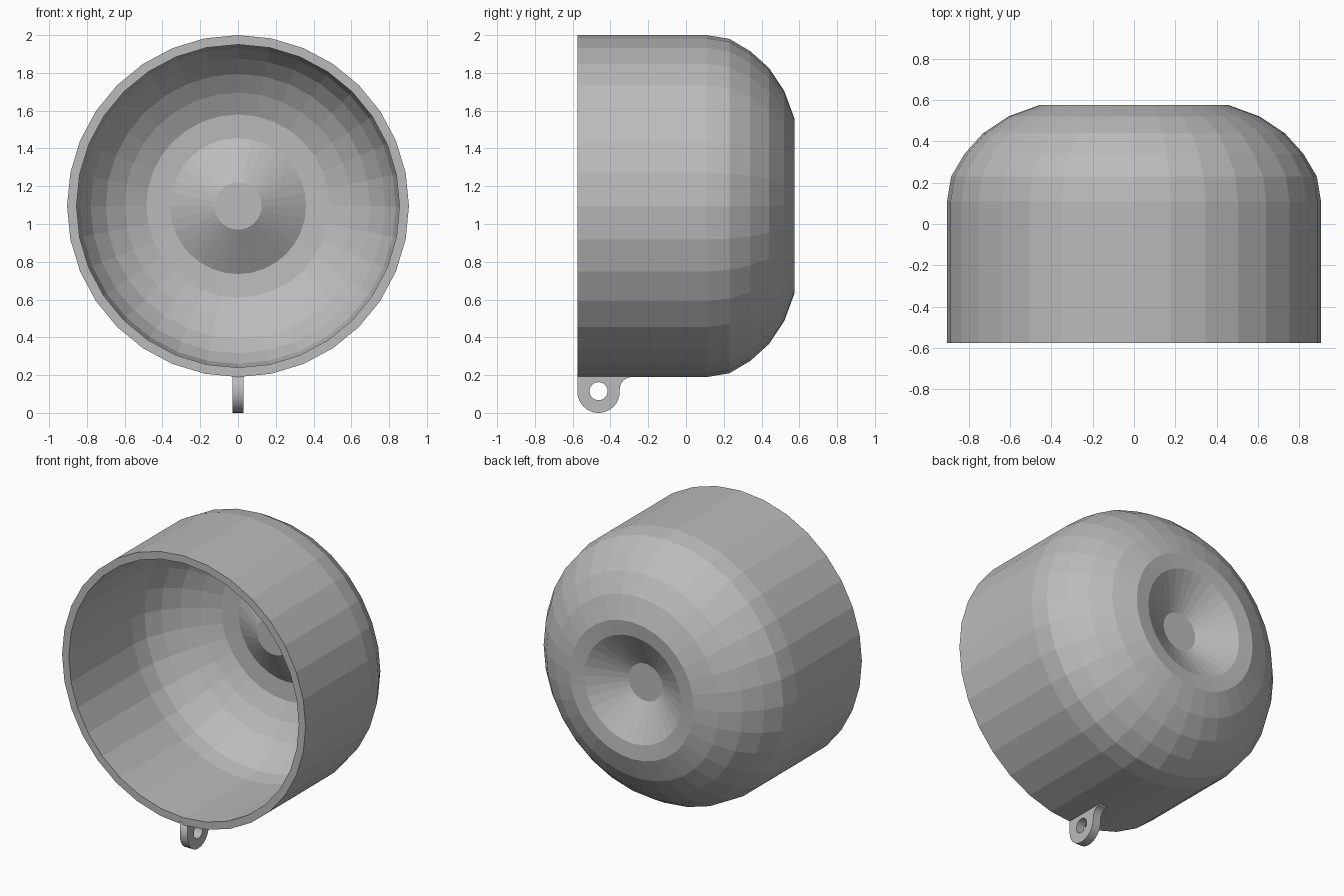
import bpy, bmesh, math
from mathutils import Matrix, Vector

if "Cube" in bpy.data.objects:
    bpy.data.objects.remove(bpy.data.objects["Cube"], do_unlink=True)

grey = bpy.data.materials.new("plain_grey")
grey.use_nodes = True
grey.diffuse_color = (0.5, 0.5, 0.5, 1)
grey.node_tree.nodes["Principled BSDF"].inputs["Base Color"].default_value = (0.5, 0.5, 0.5, 1)

AXIS_Z = 1.095
FRONT = -0.575
SEGMENTS = 32

# Cup wall as (radius, y): outside from dimple to rim, then inside back again
outer = [(0, 0.43), (0.125, 0.43), (0.36, 0.565), (0.46, 0.575), (0.61, 0.52),
         (0.73, 0.44), (0.82, 0.34), (0.885, 0.23), (0.905, 0.11), (0.905, FRONT)]
inner = [(0.855, FRONT), (0.855, 0.09), (0.835, 0.2), (0.78, 0.3), (0.70, 0.39),
         (0.60, 0.46), (0.485, 0.515), (0.36, 0.52), (0.125, 0.38), (0, 0.38)]


def make_cup():
    bm = bmesh.new()
    pts = [bm.verts.new((r, y, 0)) for r, y in outer + inner]
    edges = [bm.edges.new(pair) for pair in zip(pts, pts[1:])]
    bmesh.ops.spin(bm, geom=pts + edges, cent=(0, 0, 0), axis=(0, 1, 0),
                   angle=math.tau, steps=SEGMENTS, use_merge=True)
    bmesh.ops.remove_doubles(bm, verts=bm.verts[:], dist=0.0005)
    bmesh.ops.recalc_face_normals(bm, faces=bm.faces[:])
    mesh = bpy.data.meshes.new("cup_shell")
    bm.to_mesh(mesh)
    bm.free()
    cup = bpy.data.objects.new("cup_shell", mesh)
    cup.location.z = AXIS_Z
    mesh.materials.append(grey)
    bpy.context.collection.objects.link(cup)


def arc(cx, cy, radius, start, end, steps):
    angles = [math.radians(start + (end - start) * i / steps) for i in range(steps + 1)]
    return [(cx + radius * math.cos(a), cy + radius * math.sin(a)) for a in angles]


def make_lug():
    cy, cz, radius = -0.463, 0.112, 0.112
    # Rounded tab with a fillet where it meets the cup, and a round hole
    outline = [(FRONT, 0.21)] + arc(cy, cz, radius, 180, 360, 16)
    outline += arc(-0.286, 0.125, 0.065, 180, 90, 6) + [(-0.286, 0.21)]
    hole = arc(cy, cz + 0.003, 0.048, 0, 345, 23)
    curve = bpy.data.curves.new("hanging_lug", "CURVE")
    curve.dimensions = "2D"
    curve.fill_mode = "BOTH"
    curve.extrude = 0.029
    for loop in (outline, hole):
        spline = curve.splines.new("POLY")
        spline.points.add(len(loop) - 1)
        for point, (u, v) in zip(spline.points, loop):
            point.co = (u, v, 0, 1)
        spline.use_cyclic_u = True
    curve.materials.append(grey)
    lug = bpy.data.objects.new("hanging_lug", curve)
    lug.rotation_euler = (math.pi / 2, 0, math.pi / 2)
    bpy.context.collection.objects.link(lug)
    # Turn the filled curve into a mesh
    bpy.ops.object.select_all(action="DESELECT")
    lug.select_set(True)
    bpy.context.view_layer.objects.active = lug
    bpy.ops.object.convert(target="MESH")


make_cup()
make_lug()
